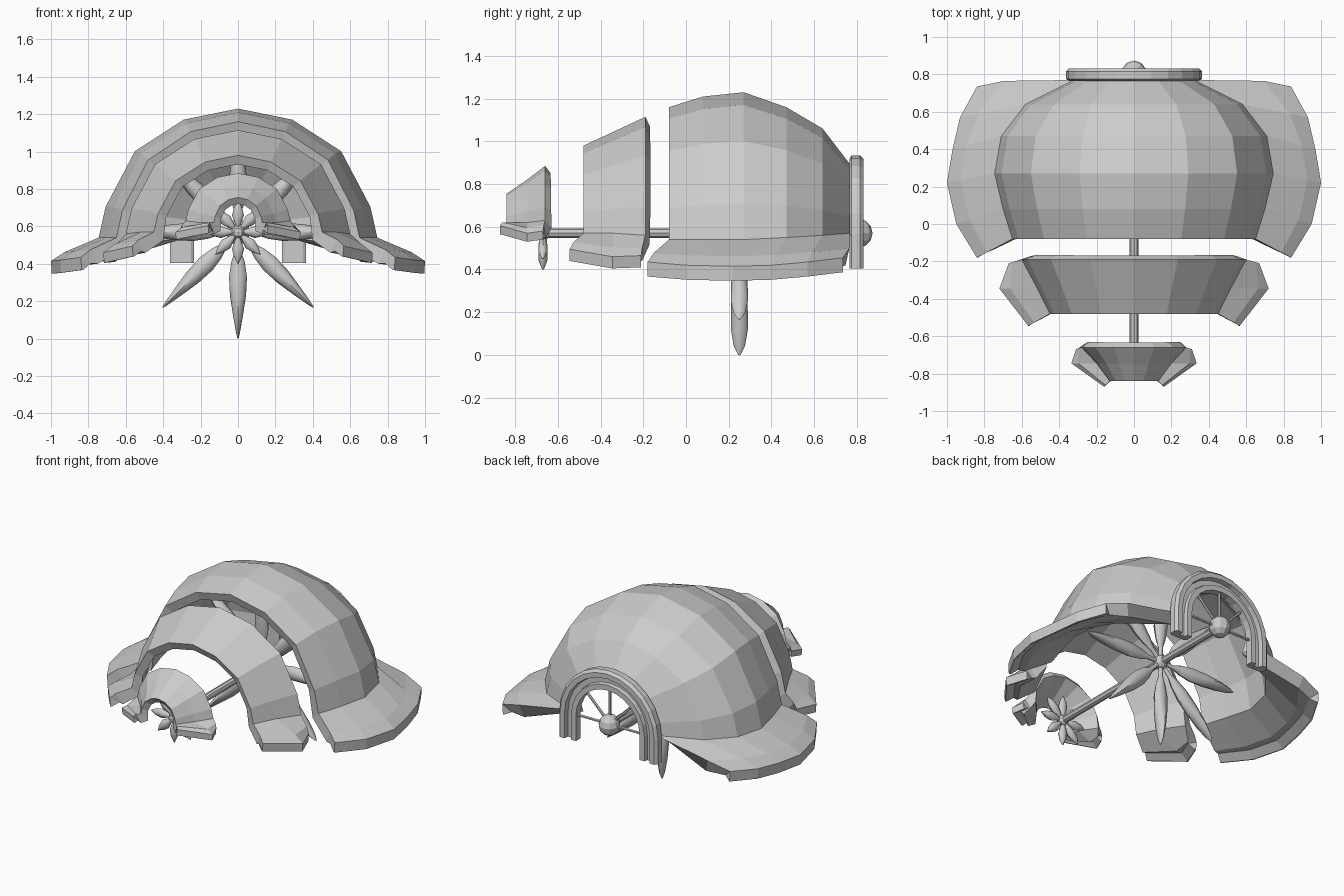
import bpy, bmesh, math
from mathutils import Matrix, Vector

cube = bpy.data.objects.get("Cube")
if cube:
    bpy.data.objects.remove(cube, do_unlink=True)

grey = bpy.data.materials.new("plain grey")
grey.use_nodes = True
grey.diffuse_color = (0.6, 0.6, 0.6, 1)
grey.node_tree.nodes["Principled BSDF"].inputs["Base Color"].default_value = (0.6, 0.6, 0.6, 1)

AXIS_Z = 0.57


def finish(name, bm, fix_normals=True):
    if fix_normals:
        bmesh.ops.recalc_face_normals(bm, faces=bm.faces)
    mesh = bpy.data.meshes.new(name)
    bm.to_mesh(mesh)
    bm.free()
    mesh.materials.append(grey)
    ob = bpy.data.objects.new(name, mesh)
    bpy.context.collection.objects.link(ob)
    return ob


def skin(bm, rings, closed):
    """Join rows of points with quads."""
    rows = [[bm.verts.new(p) for p in ring] for ring in rings]
    n = len(rows[0])
    for a, b in zip(rows, rows[1:]):
        for j in range(n if closed else n - 1):
            k = (j + 1) % n
            bm.faces.new((a[j], b[j], b[k], a[k]))
    return rows


# Half arch outline as fractions of half width and height
ARCH = [(1, 0), (0.95, 0.24), (0.74, 0.67), (0.39, 0.914), (0, 1)]
# Wall thickness along one side: brim lip, tip, middle, root, then arch
WEIGHTS = [0.12, 0.7, 1, 0.8] + [0.65] * 4


def cowl(name, stations, thickness, lip):
    """Arched shell with flared brims; station = y, half width, top, base, brim tip."""
    rings = []
    for y, half, top, base, tip in stations:
        root, tip = Vector((half, y, base)), Vector(tip)
        middle = root.lerp(tip, 0.72) + Vector((0, 0, 0.012))
        if y > 0.7:  # square rear corner
            middle.y = y - 0.005
        side = [tip - Vector((0.004, 0, lip)), tip, middle]
        side += [Vector((half * u, y, base + (top - base) * v)) for u, v in ARCH]
        rings.append(side + [Vector((-p.x, p.y, p.z)) for p in reversed(side[:-1])])
    bm = bmesh.new()
    skin(bm, rings, False)
    ob = finish(name, bm, False)
    group = ob.vertex_groups.new(name="wall")
    row = WEIGHTS + WEIGHTS[-2::-1]
    for i in range(len(ob.data.vertices)):
        group.add([i], row[i % len(row)], "REPLACE")
    mod = ob.modifiers.new("thickness", "SOLIDIFY")
    mod.thickness = thickness
    mod.offset = -1
    mod.use_even_offset = True
    mod.vertex_group = "wall"


cowl("large_cowl", [
    (-0.08, 0.65, 1.16, 0.54, (0.84, -0.18, 0.435)),
    (0.08, 0.70, 1.21, 0.54, (0.95, 0.0, 0.42)),
    (0.27, 0.745, 1.23, 0.54, (1.0, 0.22, 0.415)),
    (0.47, 0.71, 1.16, 0.55, (0.97, 0.40, 0.42)),
    (0.64, 0.58, 1.06, 0.56, (0.93, 0.57, 0.435)),
    (0.77, 0.32, 0.89, 0.57, (0.84, 0.735, 0.455)),
], 0.085, 0.068)
cowl("middle_cowl", [
    (-0.48, 0.45, 0.98, 0.57, (0.565, -0.545, 0.495)),
    (-0.34, 0.52, 1.045, 0.57, (0.72, -0.345, 0.46)),
    (-0.19, 0.60, 1.115, 0.56, (0.67, -0.21, 0.465)),
], 0.08, 0.055)
cowl("small_cowl", [
    (-0.84, 0.13, 0.755, 0.62, (0.16, -0.87, 0.605)),
    (-0.745, 0.20, 0.82, 0.62, (0.335, -0.745, 0.57)),
    (-0.66, 0.28, 0.885, 0.63, (0.31, -0.67, 0.58)),
], 0.064, 0.04)


def rod(bm, a, b, radius, sides):
    a, b = Vector(a), Vector(b)
    turn = (b - a).to_track_quat("Z", "Y").to_matrix().to_4x4()
    bmesh.ops.create_cone(bm, cap_ends=True, segments=sides, radius1=radius, radius2=radius,
                          depth=(b - a).length, matrix=Matrix.Translation((a + b) / 2) @ turn)


def ball(name, y, radius):
    bm = bmesh.new()
    bmesh.ops.create_uvsphere(bm, u_segments=10, v_segments=6, radius=radius,
                              matrix=Matrix.Translation((0, y, AXIS_Z)))
    finish(name, bm)


# Central shaft and hubs
bm = bmesh.new()
rod(bm, (0, -0.70, AXIS_Z), (0, 0.82, AXIS_Z), 0.023, 8)
finish("shaft", bm)
ball("rear_hub", 0.806, 0.068)
ball("large_rotor_hub", 0.25, 0.045)
ball("small_rotor_hub", -0.67, 0.035)


def rotor(name, y, profile):
    """Eight leaf blades; profile = distance from the axis, half width, half depth."""
    bm = bmesh.new()
    for i in range(8):
        turn = Matrix.Translation((0, y, AXIS_Z)) @ Matrix.Rotation(i * math.pi / 4, 4, "Y")
        rings = [[turn @ Vector((w * math.cos(t), d * math.sin(t), -r))
                  for t in (k * math.pi / 4 for k in range(8))] for r, w, d in profile]
        rows = skin(bm, rings, True)
        for end in (rows[0], rows[-1]):
            bm.faces.new(end)
    ob = finish(name, bm)
    bpy.ops.object.select_all(action="DESELECT")
    bpy.context.view_layer.objects.active = ob
    ob.select_set(True)
    bpy.ops.object.shade_smooth_by_angle(angle=math.radians(50))


rotor("large_rotor", 0.25, [
    (0.03, 0.012, 0.012), (0.10, 0.015, 0.013), (0.16, 0.036, 0.024), (0.24, 0.048, 0.034),
    (0.34, 0.043, 0.039), (0.45, 0.026, 0.040), (0.53, 0.012, 0.026), (0.57, 0.003, 0.005)])
rotor("small_rotor", -0.67, [
    (0.02, 0.006, 0.008), (0.05, 0.018, 0.018), (0.09, 0.032, 0.022),
    (0.13, 0.022, 0.020), (0.17, 0.002, 0.004)])

# Rear hoop: a channel section swept along an arch with straight legs
channel = [(0.364, 0.775), (0.364, 0.815), (0.347, 0.832), (0.315, 0.832), (0.31, 0.80),
           (0.275, 0.80), (0.27, 0.825), (0.235, 0.825), (0.235, 0.775), (0.25, 0.765),
           (0.347, 0.765)]
rings = [[(r, y, 0.405) for r, y in channel]]
for i in range(13):
    t = math.pi * i / 12
    rings.append([(r * math.cos(t), y, AXIS_Z + r * math.sin(t)) for r, y in channel])
rings.append([(-r, y, 0.405) for r, y in channel])
bm = bmesh.new()
rows = skin(bm, rings, True)
for end in (rows[0], rows[-1]):
    bm.faces.new(end)
finish("rear_hoop", bm)

# Thin spokes from the rear hub to the hoop
bm = bmesh.new()
for i in range(5):
    t = math.pi * i / 4
    rod(bm, (0, 0.80, AXIS_Z),
        (0.25 * math.cos(t), 0.80, AXIS_Z + 0.25 * math.sin(t)), 0.009, 6)
finish("hoop_spokes", bm)
